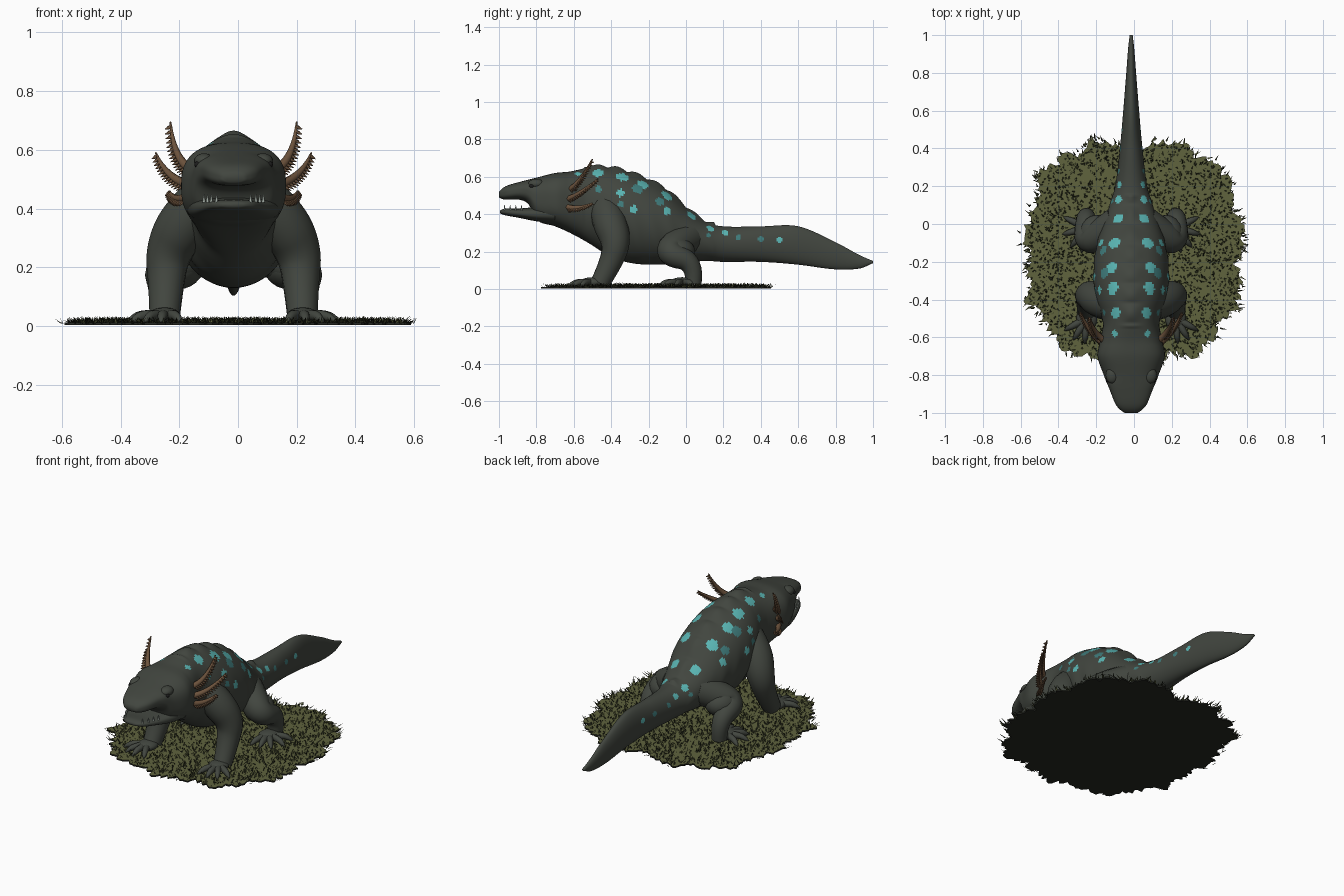
import bpy, bmesh, math, random
from mathutils import Vector, Matrix

random.seed(4)
cube = bpy.data.objects.get("Cube")
if cube:
    bpy.data.objects.remove(cube)
CENTRE_X = -0.015


def material(name, r, g, b):
    mat = bpy.data.materials.new(name)
    mat.use_nodes = True
    mat.diffuse_color = (r, g, b, 1)
    shader = mat.node_tree.nodes["Principled BSDF"]
    shader.inputs["Base Color"].default_value = (r, g, b, 1)
    shader.inputs["Roughness"].default_value = 0.8
    return mat


skin = material("grey green skin", .054, .061, .05)
bright_spot = material("bright turquoise", .1, .46, .45)
dim_spot = material("deep teal", .05, .2, .2)
gill_brown = material("gill brown", .15, .085, .045)
grass_olive = material("olive grass", .115, .125, .048)
grass_dark = material("dark grass", .022, .026, .012)
soil = material("dark soil", .018, .02, .015)
eye_dark = material("eye black", .012, .012, .012)
tooth_pale = material("pale tooth", .35, .4, .36)


def add_object(name, mesh, mats, smooth=True):
    for mat in mats:
        mesh.materials.append(mat)
    if smooth:
        mesh.shade_smooth()
    obj = bpy.data.objects.new(name, mesh)
    obj.location.x = CENTRE_X
    bpy.context.collection.objects.link(obj)
    return obj


def from_bmesh(name, bm, mats, smooth=True, fix_normals=True):
    if fix_normals:
        bmesh.ops.recalc_face_normals(bm, faces=bm.faces)
    mesh = bpy.data.meshes.new(name)
    bm.to_mesh(mesh)
    bm.free()
    return add_object(name, mesh, mats, smooth)


def tubes(name, paths, mat, sides=3):
    """Tapered smooth tubes; each path is a list of (point, radius)."""
    curve = bpy.data.curves.new(name, "CURVE")
    curve.dimensions = "3D"
    curve.bevel_depth = 1
    curve.bevel_resolution = sides
    curve.use_fill_caps = True
    for path in paths:
        spline = curve.splines.new("NURBS")
        spline.points.add(len(path) - 1)
        for cp, (point, radius) in zip(spline.points, path):
            cp.co = (*point, 1)
            cp.radius = radius
        spline.use_endpoint_u = True
        spline.order_u = 3
        spline.resolution_u = 6
    temp = bpy.data.objects.new(name, curve)
    mesh = bpy.data.meshes.new_from_object(temp)
    bpy.data.objects.remove(temp)
    return add_object(name, mesh, [mat])


def ellipsoid(name, centre, size, mat, turn=0):
    bm = bmesh.new()
    place = Matrix.Translation(centre) @ Matrix.Rotation(turn, 4, "Z") @ Matrix.Diagonal((*size, 1))
    bmesh.ops.create_uvsphere(bm, u_segments=20, v_segments=12, radius=1, matrix=place)
    return from_bmesh(name, bm, [mat])


def sample(rows, y):
    """Smoothly interpolate (y, top, bottom, half width) rows."""
    i = max(k for k in range(len(rows) - 1) if rows[k][0] <= y + 1e-6)
    a, b = rows[i], rows[i + 1]
    before, after = rows[max(i - 1, 0)], rows[min(i + 2, len(rows) - 1)]
    span = b[0] - a[0]
    u = (y - a[0]) / span
    values = []
    for k in (1, 2, 3):
        ma = (b[k] - before[k]) / (b[0] - before[0]) * span
        mb = (after[k] - a[k]) / (after[0] - a[0]) * span
        values.append((2*u**3 - 3*u*u + 1) * a[k] + (u**3 - 2*u*u + u) * ma
                      + (3*u*u - 2*u**3) * b[k] + (u**3 - u*u) * mb)
    return values


def surface(rows, y, t):
    top, bottom, width = sample(rows, y)
    c, s = math.cos(t), math.sin(t)
    power = .75 if y < -.65 else .75 + min(1, (y + .65) / .2) * .25
    x = width * math.copysign(abs(c) ** power, c)
    z = (top + bottom) / 2 + (top - bottom) / 2 * math.copysign(abs(s) ** power, s)
    if -.55 < y < .15:   # knobbly spine and loose skin folds
        z += .016 * abs(math.sin(y * 30)) * max(0, s) ** 30
        x *= 1 + .02 * math.sin(y * 60 + 3 * s) * max(0, .5 - s)
    return Vector((x, y, z))


def loft(rows, rings, segments):
    bm = bmesh.new()
    start, end = rows[0][0], rows[-1][0]
    loops = []
    for i in range(rings + 1):
        y = start + (end - start) * i / rings
        loops.append([bm.verts.new(surface(rows, y, math.tau * j / segments)) for j in range(segments)])
    for a, b in zip(loops, loops[1:]):
        for j in range(segments):
            k = (j + 1) % segments
            bm.faces.new((a[j], a[k], b[k], b[j]))
    bm.faces.new(loops[0])
    bm.faces.new(loops[-1])
    return bm


# Body, upper head and tail: y, top, bottom, half width
BODY = [(-1, .52, .49, .035), (-.98, .54, .48, .062), (-.95, .555, .478, .085),
        (-.88, .575, .475, .112), (-.84, .585, .45, .13), (-.8, .595, .37, .145),
        (-.7, .62, .335, .178), (-.62, .628, .3, .165), (-.52, .648, .245, .15),
        (-.4, .645, .17, .185), (-.3, .62, .14, .2), (-.2, .58, .13, .197),
        (-.1, .525, .133, .18), (0, .435, .14, .148), (.1, .36, .15, .115),
        (.2, .335, .145, .085), (.4, .335, .145, .06), (.6, .335, .13, .042),
        (.8, .25, .105, .026), (.93, .18, .11, .016), (1, .15, .138, .008)]
# Spots: y, angle up the flank, radius
BRIGHT = [(-.58, 60, .018), (-.47, 60, .03), (-.34, 60, .034), (-.23, 58, .032),
          (-.1, 60, .034), (.03, 60, .03), (.13, 50, .022), (.21, 40, .018),
          (-.35, 30, .022), (-.28, 12, .02), (-.1, 27, .022), (.5, 12, .016)]
DIM = [(-.47, 27, .018), (-.26, 45, .03), (-.14, 38, .025), (-.35, 14, .018),
       (.28, 24, .015), (.4, 18, .015), (.12, 22, .014)]
spots = [(surface(BODY, y, math.radians(a)), r, index)
         for index, group in ((1, BRIGHT), (2, DIM)) for y, a, r in group]
bm = loft(BODY, 240, 96)
for face in bm.faces:
    p = face.calc_center_median()
    p.x = abs(p.x)
    for centre, radius, index in spots:
        if (p - centre).length < radius:
            face.material_index = index
from_bmesh("body", bm, [skin, bright_spot, dim_spot])

# Lower jaw
JAW = [(-.995, .42, .405, .035), (-.97, .43, .395, .07), (-.9, .43, .382, .105),
       (-.8, .44, .362, .14), (-.7, .46, .35, .16)]
from_bmesh("lower_jaw", loft(JAW, 30, 40), [skin])
teeth = []
for side in (1, -1):
    for y in (-.97, -.94, -.91, -.88):
        x = side * (sample(JAW, y)[2] - .012)
        teeth.append([((x, y, .42), .006), ((x, y, .436), .004), ((x, y, .45), .001)])
tubes("teeth", teeth, tooth_pale, 1)


def foot(name, x, y, side, angles):
    ellipsoid(name, (side * x, y, .035), (.055, .068, .028), skin)
    toes = []
    for angle in angles:
        a = math.radians(angle)
        d = Vector((side * math.sin(a), -math.cos(a), 0))
        base = Vector((side * x, y, .035))
        toes.append([(base + d * .03, .02), (base + d * .08 + Vector((0, 0, .005)), .018),
                     (base + d * .12 - Vector((0, 0, .014)), .012), (base + d * .135 - Vector((0, 0, .022)), .002)])
    tubes(name + "_toes", toes, skin)


def gill(name, points, side):
    """Curved stalk with a fringe of short filaments."""
    a, b, c = (Vector((side * x, y, z)) for x, y, z in points)
    paths = [[(a, .018), (b, .014), (c, .003)]]
    for i in range(1, 15):
        u = i / 15
        p = a * (1 - u) ** 2 + b * 2 * u * (1 - u) + c * u * u
        along = ((b - a) * (1 - u) + (c - b) * u).normalized()
        for drop in (Vector((side * .6, .6, -.6)), Vector((side * .5, -.3, -.8))):
            tip = (along * .7 + drop).normalized() * .04 * (1.1 - u * .6)
            paths.append([(p, .007), (p + tip * .6, .006), (p + tip, .001)])
    tubes(name, paths, gill_brown, 1)


for side, label in ((1, "left"), (-1, "right")):
    # Legs and feet
    front = [((.1, -.43, .43), .085), ((.165, -.41, .36), .095), ((.225, -.37, .25), .078),
             ((.23, -.4, .14), .06), ((.235, -.46, .03), .052)]
    hind = [((.07, .01, .27), .085), ((.15, -.05, .24), .085), ((.24, -.1, .19), .07),
            ((.24, .05, .14), .05), ((.235, .04, .03), .043)]
    for part, path in (("front_leg", front), ("hind_leg", hind)):
        tubes(f"{label}_{part}", [[((side * p[0], p[1], p[2]), r) for p, r in path]], skin, 6)
    ellipsoid(f"{label}_thigh", (side * .19, -.05, .2), (.085, .1, .075), skin, side * .3)
    foot(f"{label}_front_foot", .235, -.5, side, (-25, 5, 32, 62))
    foot(f"{label}_hind_foot", .235, -.02, side, (-15, 12, 40, 75, 115))
    # Eyes and brows
    ellipsoid(f"{label}_brow", (side * .1, -.8, .562), (.035, .045, .026), skin)
    ellipsoid(f"{label}_eye", (side * .122, -.825, .55), (.012, .014, .011), eye_dark)
    # Gills
    gill(f"{label}_upper_gill", ((.14, -.62, .53), (.205, -.57, .56), (.215, -.5, .695)), side)
    gill(f"{label}_middle_gill", ((.15, -.63, .48), (.23, -.57, .5), (.265, -.47, .59)), side)
    gill(f"{label}_lower_gill", ((.15, -.64, .44), (.2, -.58, .42), (.22, -.5, .46)), side)


# Turf: ragged disc with a dark underside
def turf_radius(a):
    c, s = abs(math.cos(a)), abs(math.sin(a))
    round_edge = ((c / .57) ** 2.5 + (s / .59) ** 2.5) ** (-1 / 2.5)
    notch = .05 * max(0, math.sin(a)) ** 30
    return round_edge + .018 * math.sin(a * 11) + .012 * math.sin(a * 23 + 1) - notch


def turf_point(a, k, z):
    r = turf_radius(a) * k
    return Vector((r * math.cos(a) - CENTRE_X, r * math.sin(a) - .14, z))


bm = bmesh.new()
steps = 220
rim = [(math.tau * i / steps, 1 + random.uniform(-.035, .035)) for i in range(steps)]
upper = [bm.verts.new(turf_point(a, k, .012)) for a, k in rim]
lower = [bm.verts.new(turf_point(a, k, .003)) for a, k in rim]
bm.faces.new(upper)
bm.faces.new(lower[::-1]).material_index = 1
for i in range(steps):
    j = (i + 1) % steps
    bm.faces.new((upper[i], lower[i], lower[j], upper[j])).material_index = 1
from_bmesh("turf", bm, [grass_olive, soil], smooth=False)

# Grass blades: leaning pointed slips, some hanging over the rim
bm = bmesh.new()
for i in range(4200):
    on_rim = i % 14 == 0
    a = random.uniform(0, math.tau)
    root = turf_point(a, random.uniform(.97, 1.02) if on_rim else math.sqrt(random.random()) * .98, .008)
    turn = a + random.uniform(-.7, .7) if on_rim else random.uniform(0, math.tau)
    lean = Vector((math.cos(turn), math.sin(turn), 0))
    across = Vector((-lean.y, lean.x, 0)) * .005
    tip = root + lean * random.uniform(.012, .04 if on_rim else .024) + Vector((0, 0, random.uniform(.008, .026)))
    blade = bm.faces.new([bm.verts.new(v) for v in (root - across, root + across, tip)])
    blade.material_index = 0 if random.random() < .3 else 1
from_bmesh("grass_blades", bm, [grass_olive, grass_dark], smooth=False, fix_normals=False)

# Rest the model on the ground
bpy.context.view_layer.update()
